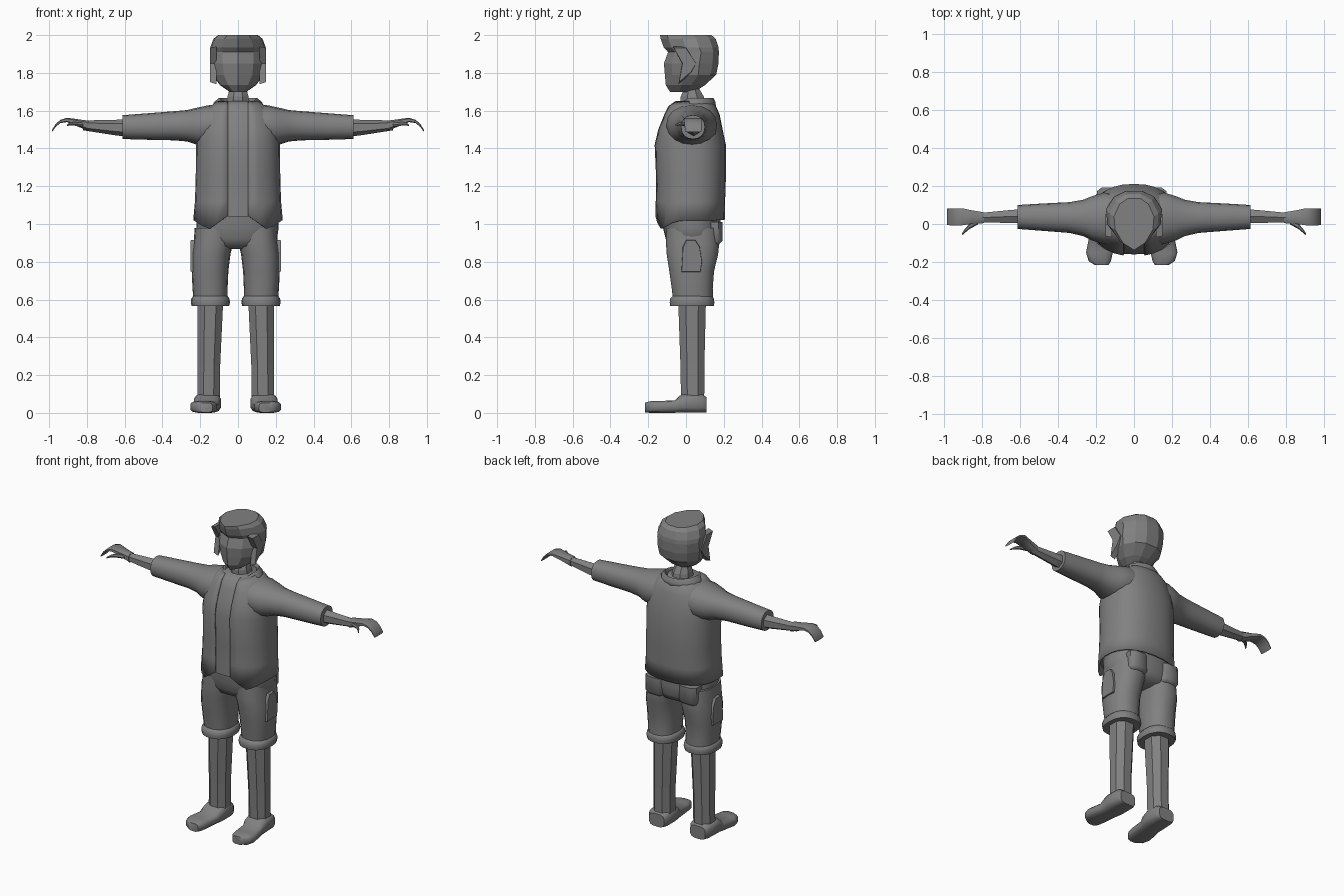
import bpy, bmesh, math
from mathutils import Vector

grey = bpy.data.materials.new("mid_grey")
grey.diffuse_color = (0.22, 0.22, 0.22, 1)


def finish(name, bm, smooth, closed=True, angle=50):
    if closed:
        bmesh.ops.recalc_face_normals(bm, faces=bm.faces)
    me = bpy.data.meshes.new(name)
    bm.to_mesh(me)
    bm.free()
    me.materials.append(grey)
    ob = bpy.data.objects.new(name, me)
    bpy.context.collection.objects.link(ob)
    if smooth:
        bpy.ops.object.select_all(action='DESELECT')
        ob.select_set(True)
        bpy.context.view_layer.objects.active = ob
        bpy.ops.object.shade_smooth_by_angle(angle=math.radians(angle))
    return ob


def place(axis, c, u, v):
    x, y, z = c
    return {'z': (x + u, y + v, z), 'x': (x, y + u, z + v), 'y': (x + u, y, z + v)}[axis]


def power(t, p):
    return math.copysign(abs(t) ** p, t)


def loft(name, rings, axis='z', n=16, p=1.0, gap=0, smooth=True, sx=1, dx=0,
         turn=0.0, outline=None, shape=None, angle=50):
    """Skin rings of (centre x, y, z, half width, half height); gap leaves the front open."""
    bm = bmesh.new()
    rows = []
    for x, y, z, a, b in rings:
        if outline:
            pts = [(a * u, b * v) for u, v in outline]
        else:
            if gap:
                g = math.asin(min(0.9, gap / a) ** (1 / p))
                angs = [-math.pi / 2 + g + (2 * math.pi - 2 * g) * i / (n - 1) for i in range(n)]
            else:
                angs = [2 * math.pi * (i + turn) / n for i in range(n)]
            pts = [(a * power(math.cos(t), p), b * power(math.sin(t), p)) for t in angs]
        row = []
        for u, v in pts:
            co = Vector(place(axis, (x, y, z), u, v))
            if shape:
                co = shape(co, len(rows))
            row.append(bm.verts.new((co.x * sx + dx, co.y, co.z)))
        rows.append(row)
    m = len(rows[0])
    for lo, hi in zip(rows, rows[1:]):
        for i in range(m - 1 if gap else m):
            j = (i + 1) % m
            bm.faces.new((lo[i], lo[j], hi[j], hi[i]))
    if not gap:
        bm.faces.new(rows[0])
        bm.faces.new(rows[-1])
    return finish(name, bm, smooth, not gap, angle)


def prism(name, yz, x0, x1, sx, dx=0, inset=1.0, smooth=False):
    """Extrude a side outline from x0 out to x1, shrinking the outer face."""
    bm = bmesh.new()
    c = Vector((sum(q[0] for q in yz), sum(q[1] for q in yz))) / len(yz)
    lo = [bm.verts.new((x0 * sx + dx, y, z)) for y, z in yz]
    hi = [bm.verts.new((x1 * sx + dx, c.x + (y - c.x) * inset, c.y + (z - c.y) * inset)) for y, z in yz]
    bm.faces.new(lo)
    bm.faces.new(hi)
    for i in range(len(yz)):
        j = (i + 1) % len(yz)
        bm.faces.new((lo[i], lo[j], hi[j], hi[i]))
    return finish(name, bm, smooth)


# Head with a pointed front and flat facets
half = [(0, -1), (0.55, -0.72), (0.95, -0.2), (1, 0.3), (0.72, 0.78), (0.3, 1)]
head_outline = half + [(-u, v) for u, v in reversed(half[1:])]
head_rows = [(1.70, .045, -.085, .045), (1.735, .095, -.107, .10), (1.79, .138, -.112, .16),
             (1.85, .147, -.117, .172), (1.91, .147, -.095, .174), (1.935, .147, -.118, .172),
             (1.98, .13, -.134, .157), (2.0, .105, -.138, .135)]
loft("head", [(0, (f + k) / 2, z, w, (k - f) / 2) for z, w, f, k in head_rows],
     outline=head_outline, smooth=False)
for s, side in ((1, "left"), (-1, "right")):
    prism(side + "_hair_tip", [(-.07, 1.94), (.0, 1.94), (.06, 1.85), (.03, 1.80), (-.04, 1.74), (-.02, 1.85)],
          .115, .149, s, inset=.9)

# Neck
loft("neck", [(0, .04, 1.60, .075, .075), (0, .033, 1.675, .06, .066), (0, .03, 1.725, .045, .038)],
     n=8, turn=.5, smooth=False)

# Jacket body, open down the front with a pointed hem
torso = [(0, .02, 1.02, .237, .185), (0, .022, 1.12, .228, .185), (0, .025, 1.24, .224, .186),
         (0, .021, 1.42, .222, .19), (0, .022, 1.50, .215, .172), (0, .03, 1.58, .19, .148),
         (0, .03, 1.625, .145, .128), (0, .035, 1.65, .11, .10)]


def hem(co, row):
    if row == 0 and co.y < -.03:
        x = abs(co.x)
        co.z = 1.04 - .07 * (x - .06) / .1 if x < .16 else .97 + .05 * (x - .16) / .075
    return co


jacket = loft("jacket", torso, n=27, p=.85, gap=.055, shape=hem)
shell = jacket.modifiers.new("thickness", 'SOLIDIFY')
shell.thickness = .01
shell.offset = -1

# Shirt showing in the opening
loft("shirt", [(x, y, max(z, 1.04), a - .009, b - .009) for x, y, z, a, b in torso], n=28, p=.85)


# Folded collar, lower towards the front
def droop(co, row):
    co.z -= .045 * max(0, -(co.y - .02) / .1)
    return co


collar = loft("collar", [(0, .035, 1.615, .138, .125), (0, .038, 1.645, .128, .118), (0, .04, 1.668, .10, .105),
                         (0, .04, 1.635, .075, .08)], n=15, gap=.05, shape=droop)
fold = collar.modifiers.new("thickness", 'SOLIDIFY')
fold.thickness = .006
fold.offset = -1

# Shorts: seat
loft("shorts_seat", [(-.006, .03, .868, .10, .07), (-.006, .035, .885, .17, .125), (-.006, .035, .92, .213, .142),
                     (-.003, .03, .98, .218, .152), (0, .028, 1.06, .215, .155)], n=24, p=.85)

LEG = -.012   # the legs stand slightly off centre
for s, side in ((1, "left"), (-1, "right")):
    # Sleeve flowing out of the shoulder
    loft(side + "_sleeve", [(.08, .03, 1.53, .13, .105), (.16, .03, 1.523, .135, .105), (.22, .03, 1.518, .117, .097),
                            (.27, .032, 1.52, .095, .083), (.34, .034, 1.52, .081, .077),
                            (.48, .036, 1.516, .072, .07), (.612, .037, 1.513, .063, .063)],
         'x', n=16, p=.9, sx=s)
    # Bare forearm, hand and thumb
    loft(side + "_forearm", [(.56, .04, 1.508, .044, .046), (.64, .04, 1.51, .04, .042), (.82, .033, 1.522, .028, .026)],
         'x', n=6, turn=.5, smooth=False, sx=s)
    loft(side + "_hand", [(.79, .033, 1.52, .03, .028), (.85, .036, 1.536, .037, .02), (.905, .038, 1.551, .047, .012),
                          (.94, .038, 1.543, .047, .009), (.965, .038, 1.522, .047, .008), (.985, .038, 1.492, .046, .006)],
         'x', n=8, p=.6, turn=.5, sx=s)
    loft(side + "_thumb", [(.82, .012, 1.525, .014, .012), (.865, -.012, 1.53, .014, .011),
                           (.89, -.036, 1.53, .011, .009), (.906, -.055, 1.522, .005, .005)],
         'x', n=6, smooth=False, sx=s)
    # Shorts leg, rolled cuff and cargo pocket
    loft(side + "_shorts_leg", [(.134, .037, .60, .09, .107), (.136, .033, .66, .093, .11), (.136, .03, .75, .097, .12),
                                (.13, .034, .84, .102, .138), (.118, .035, .90, .105, .143), (.11, .034, .98, .107, .14)],
         n=18, p=.85, sx=s, dx=LEG)
    loft(side + "_cuff", [(.134, .032, .565, .099, .117), (.134, .032, .585, .104, .12),
                          (.134, .032, .605, .101, .117), (.134, .034, .62, .09, .106)],
         n=18, p=.85, sx=s, dx=LEG, angle=60)
    prism(side + "_cargo_pocket", [(-.028, .74), (.08, .74), (.088, .80), (.075, .88), (.05, .92), (.0, .92), (-.02, .88)],
          .19, .239, s, LEG, .92, True)
    # Bulge of the seat at the back
    loft(side + "_back_pocket", [(.12, .14, .89, .055, .035), (.12, .145, .91, .065, .05), (.12, .14, 1.01, .065, .055)],
         n=8, p=.6, turn=.5, sx=s, dx=LEG)
    # Faceted shin
    loft(side + "_shin", [(.144, .035, .07, .064, .066), (.142, .034, .25, .064, .068), (.134, .032, .60, .073, .079)],
         n=8, turn=.5, p=.9, smooth=False, sx=s, dx=LEG)
    # Foot, toes turned slightly outwards
    loft(side + "_foot", [(.148, .108, .042, .055, .042), (.148, .085, .05, .07, .05), (.15, .0, .051, .073, .051),
                          (.152, -.035, .046, .07, .046), (.157, -.06, .033, .067, .033), (.17, -.15, .032, .072, .032),
                          (.168, -.195, .031, .06, .031), (.158, -.217, .028, .036, .026)],
         'y', n=12, p=.6, turn=.5, sx=s, dx=LEG)
